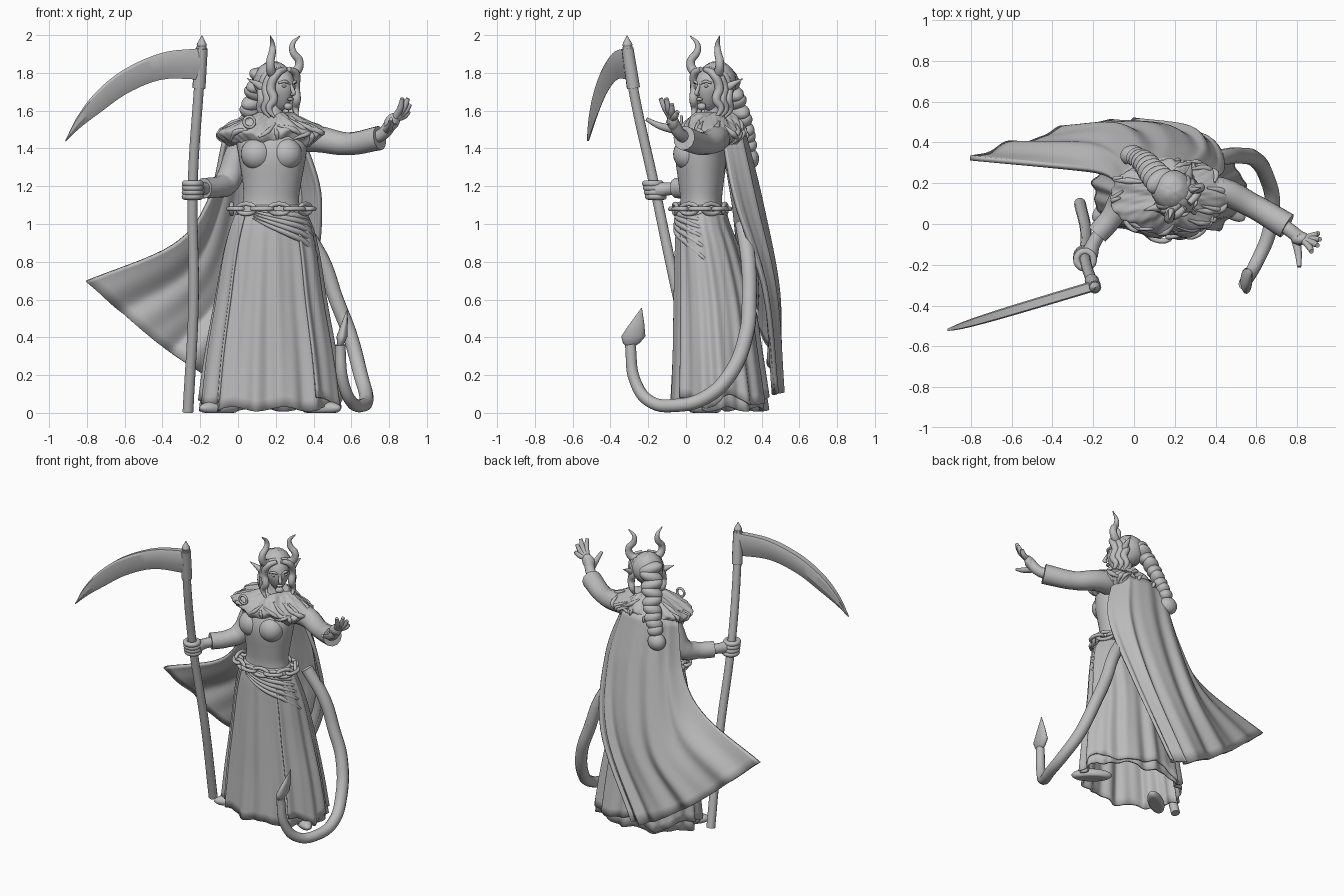
import bpy, bmesh, math, random
from mathutils import Vector, Matrix

random.seed(4)
if "Cube" in bpy.data.objects:
    bpy.data.objects.remove(bpy.data.objects["Cube"])

grey = bpy.data.materials.new("plain grey")
grey.use_nodes = True
grey.diffuse_color = (0.5, 0.5, 0.5, 1)
grey.node_tree.nodes["Principled BSDF"].inputs["Base Color"].default_value = grey.diffuse_color


def finish(obj, name, angle=50):
    obj.name = name
    obj.data.materials.clear()
    obj.data.materials.append(grey)
    bpy.ops.object.select_all(action="DESELECT")
    obj.select_set(True)
    bpy.context.view_layer.objects.active = obj
    bpy.ops.object.shade_smooth_by_angle(angle=math.radians(angle))
    return obj


def sample(points, t):
    """Smooth curve through the points, t from 0 to 1."""
    last = len(points) - 1
    i = min(int(t * last), last - 1)
    f = t * last - i
    b, c = Vector(points[i]), Vector(points[i + 1])
    a = Vector(points[i - 1]) if i > 0 else b * 2 - c
    d = Vector(points[i + 2]) if i + 2 <= last else c * 2 - b
    return b + 0.5 * f * (c - a + f * (2 * a - 5 * b + 4 * c - d + f * (3 * (b - c) + d - a)))


def loft(name, rings, closed=True, caps=True, angle=50):
    bm = bmesh.new()
    rows = [[bm.verts.new(p) for p in ring] for ring in rings]
    count = len(rows[0])
    for low, high in zip(rows, rows[1:]):
        for i in range(count if closed else count - 1):
            j = (i + 1) % count
            bm.faces.new((low[i], low[j], high[j], high[i]))
    if caps:
        bm.faces.new(rows[0][::-1])
        bm.faces.new(rows[-1])
    bmesh.ops.recalc_face_normals(bm, faces=bm.faces)
    mesh = bpy.data.meshes.new(name)
    bm.to_mesh(mesh)
    bm.free()
    obj = bpy.data.objects.new(name, mesh)
    bpy.context.collection.objects.link(obj)
    return finish(obj, name, angle)


def tube(name, points, radii, cyclic=False):
    """Round rod through the points; the radii are spread along it."""
    curve = bpy.data.curves.new(name, "CURVE")
    curve.dimensions = "3D"
    curve.bevel_depth, curve.bevel_resolution, curve.resolution_u = 1, 4, 8
    curve.use_fill_caps = True
    spline = curve.splines.new("BEZIER")
    spline.bezier_points.add(len(points) - 1)
    spline.use_cyclic_u = cyclic
    for i, (knot, place) in enumerate(zip(spline.bezier_points, points)):
        knot.co = place
        knot.handle_left_type = knot.handle_right_type = "AUTO"
        knot.radius = sample([(r, 0) for r in radii], i / (len(points) - 1))[0]
    obj = bpy.data.objects.new(name, curve)
    bpy.context.collection.objects.link(obj)
    bpy.ops.object.select_all(action="DESELECT")
    obj.select_set(True)
    bpy.context.view_layer.objects.active = obj
    bpy.ops.object.convert(target="MESH")
    return finish(bpy.context.object, name)


def ball(name, place, size, turn=(0, 0, 0)):
    bpy.ops.mesh.primitive_uv_sphere_add(segments=24, ring_count=16, location=place, rotation=turn)
    bpy.context.object.scale = size
    return finish(bpy.context.object, name)


def oval(row, angle, ripple=0.0):
    z, cx, cy, rx, ry = row
    return Vector((cx + (rx + ripple) * math.cos(angle), cy + (ry + ripple) * math.sin(angle), z))


def around(count):
    return [math.tau * i / count for i in range(count)]


# Pleated hollow skirt: rows of height, centre and radii
SKIRT = [(0.02, .172, .175, .365, .25), (.3, .172, .16, .33, .225), (.6, .172, .14, .278, .2),
         (.85, .175, .11, .238, .165), (1, .177, .085, .2, .135), (1.1, .172, .08, .155, .115)]


def skirt_point(angle, t, grow=0.0):
    fold = math.sin(13 * angle + 1.5 * t) + 0.6 * math.sin(21 * angle + 1)
    point = oval(sample(SKIRT, t), angle, grow + 0.011 * (1 - t) * fold)
    point.z += 0.012 * (1 - t) * math.sin(8 * angle)
    return point


steps = [i / 24 for i in range(25)]
skirt = loft("skirt", [[skirt_point(a, t) for a in around(160)] for t in steps], caps=False)
skirt.modifiers.new("cloth", "SOLIDIFY").thickness = 0.012

# Open overskirt around the sides and back
arc = [math.radians(-50 + 272 * i / 110) for i in range(111)]
overskirt = loft("overskirt", [[skirt_point(a, 0.03 + 0.02 * math.sin(5 * a) + 0.88 * t, 0.012) for a in arc]
                               for t in steps], False, False)
overskirt.modifiers.new("cloth", "SOLIDIFY").thickness = 0.012

# Diagonal gathers across the hip
for k in range(5):
    path = [skirt_point(math.radians(-120 + 27 * i), 0.95 - k * 0.025 - i * (0.025 + k * 0.01), 0.006)
            for i in range(6)]
    tube("hip_fold", path, (0.003, 0.015, 0.015, 0.003))

# Bodice and neck
BODICE = [(1.05, .17, .08, .165, .115), (1.13, .175, .08, .148, .11), (1.22, .18, .08, .155, .12),
          (1.36, .182, .08, .178, .135), (1.46, .18, .1, .185, .125), (1.54, .18, .13, .11, .08),
          (1.58, .19, .14, .05, .05), (1.66, .2, .15, .045, .045)]
loft("bodice", [[oval(sample(BODICE, t), a) for a in around(48)] for t in steps])
for x in (0.1, 0.255):
    ball("bust", (x, 0.01, 1.37), (0.085, 0.078, 0.085))

# Chain belt of alternating links
for i, a in enumerate(around(14)):
    centre = oval((1.08, .172, .075, .205, .135), a)
    out = Vector((math.cos(a) / 0.2, math.sin(a) / 0.14, 0)).normalized()
    side = Vector((-out.y, out.x, 0))
    rise = Vector((0, 0, 1)) if i % 2 else out
    link = [centre + side * 0.052 * math.cos(b) + rise * 0.026 * math.sin(b) for b in around(10)]
    tube("belt_link", link, (0.012, 0.012), True)

# Ragged fur collar with uneven tufts
FUR = [(1.42, .175, .14, .22, .15), (1.47, .173, .135, .282, .178), (1.5, .173, .135, .27, .175),
       (1.545, .18, .14, .18, .135), (1.58, .19, .145, .1, .09)]


def fur_point(angle, t):
    lump = math.sin(7 * angle + 5 * t) + 0.7 * math.sin(16 * angle - 9 * t) + 0.4 * math.sin(29 * angle + 14 * t)
    point = oval(sample(FUR, t), angle, 0.007 * lump)
    point.z += 0.012 * math.sin(5 * angle + 1)
    return point


loft("fur_collar", [[fur_point(a, t) for a in around(120)] for t in steps])
for i in range(30):
    a, high = random.uniform(0, math.tau), random.uniform(0.45, 0.85)
    swing = random.uniform(-0.3, 0.3)
    path = [fur_point(a + swing * k, high - 0.22 * k) for k in range(3)]
    tube("fur_tuft", path, (0.005, random.uniform(0.012, 0.018), 0.004))
tube("brooch", [Vector((0.06 + 0.028 * math.cos(a), -0.025, 1.54 + 0.028 * math.sin(a))) for a in around(8)],
     (0.008, 0.008), True)

# Cape: four columns from shoulders to hem, left edge first
CAPE = [[(.35, .2, 1.47), (.445, .27, 1.12), (.38, .42, .65), (.1, .48, .1)],
        [(.26, .3, 1.49), (.31, .385, 1.1), (.23, .475, .65), (-.05, .505, .13)],
        [(.02, .3, 1.49), (0, .395, 1.1), (-.12, .475, .65), (-.4, .45, .35)],
        [(-.08, .2, 1.46), (-.165, .26, 1.12), (-.35, .29, .89), (-.805, .335, .7)]]


def cape_point(u, v):
    p = sample([sample(column, v) for column in CAPE], u)
    wave = math.sin(u * 30 + v) + 0.4 * math.sin(u * 53)
    return p + Vector((0, 0.017 * (0.2 + v) * math.sin(u * math.pi) ** 0.5 * wave if 0 < u < 1 else 0, 0))


cape = loft("cape", [[cape_point(i / 90, v) for i in range(91)] for v in steps], False, False)
cape.modifiers.new("cloth", "SOLIDIFY").thickness = 0.024

# Head, turned toward its left
HEAD = Matrix.Translation((0.2, 0.15, 1.72)) @ Matrix.Rotation(math.radians(45), 4, "Z")
TURN = (0, 0, math.radians(45))


def on_head(x, y, z):
    return HEAD @ Vector((x, y, z))


head = ball("head", on_head(0, -0.02, 0), (0.082, 0.098, 0.12), TURN)
for vert in head.data.vertices:
    if vert.co.z < 0:
        vert.co.x *= 1 + 0.4 * vert.co.z
        vert.co.y = vert.co.y * (1 + 0.3 * vert.co.z) + 0.18 * vert.co.z
tube("nose", [on_head(0, -.113, .02), on_head(0, -.127, -.012), on_head(0, -.134, -.028), on_head(0, -.118, -.036)],
     (0.007, 0.012, 0.008))
ball("lips", on_head(0, -0.112, -0.06), (0.022, 0.012, 0.009), TURN)
ball("chin", on_head(0, -0.095, -0.098), (0.026, 0.022, 0.02), TURN)

# Hair combed back in strands
hair = ball("hair_cap", on_head(0, 0.02, 0.035), (0.1, 0.105, 0.106), TURN)
for vert in hair.data.vertices:
    vert.co *= 1 + 0.025 * math.sin(28 * vert.co.x + 4 * vert.co.y)

HORN = [(.05, -.04, .07), (.095, -.06, .09), (.108, -.068, .14), (.078, -.052, .19), (.075, -.05, .23), (.11, -.07, .275)]
for side, word in ((1, "left_"), (-1, "right_")):
    def mirrored(points):
        return [on_head(side * x, y, z) for x, y, z in points]
    tube(word + "horn", mirrored(HORN), (0.028, 0.025, 0.021, 0.016, 0.003))
    tube(word + "ear", mirrored([(.07, -.01, -.02), (.105, .01, .01), (.165, .05, .05)]), (0.022, 0.022, 0.002))
    tube(word + "brow", mirrored([(.012, -.112, .022), (.038, -.108, .034), (.064, -.084, .026)]), (0.005, 0.009, 0.005))
    ball(word + "eye", mirrored([(0.036, -0.1, 0.01)])[0], (0.016, 0.01, 0.008), TURN)
    for k in range(3):
        lock = [(.015, -.085 + k * .03, .1), (.07, -.08 + k * .035, .075), (.092, -.055 + k * .035, 0),
                (.085 + k * .01, -.07 + k * .035, -.06), (.1, -.05 + k * .035, -.11), (.085, -.075 + k * .035, -.155)]
        tube(word + "hair_lock", mirrored(lock), (0.014, 0.022, 0.024, 0.02, 0.006))

# Thick braid down the back with a round end
BRAID = [(.13, .21, 1.78), (.085, .26, 1.66), (.05, .305, 1.53), (.01, .33, 1.42)]
for i in range(9):
    t = i / 8
    ball("braid_knot", sample(BRAID, t), (0.08 - 0.028 * t, 0.055 - 0.012 * t, 0.042), (0.3, 0.3 * (-1) ** i, 0.6))
ball("braid_end", (-0.005, 0.335, 1.345), (0.062, 0.052, 0.058))

# Outstretched left arm with an open hand
tube("left_sleeve", [(.28, .15, 1.46), (.42, .16, 1.45), (.58, .09, 1.425), (.75, -.01, 1.455)], (0.08, 0.07, 0.06, 0.065))
tube("left_wrist", [(.7, .015, 1.45), (.77, -.035, 1.48), (.82, -.075, 1.55)], (0.035, 0.033, 0.034))
ball("left_palm", (0.815, -0.07, 1.54), (0.04, 0.03, 0.052), (0.3, 0.5, 0.5))
for tip in ((.87, -.135, 1.665), (.9, -.105, 1.665), (.912, -.075, 1.635), (.905, -.045, 1.595)):
    root = Vector((.83, -.075, 1.555)).lerp(Vector(tip), 0.12)
    bend = root.lerp(Vector(tip), 0.55) + Vector((0.006, 0, -0.006))
    tube("left_finger", (root, bend, tip), (0.019, 0.017, 0.011))
tube("left_thumb", [(.79, -.06, 1.5), (.805, -.14, 1.52), (.81, -.21, 1.555)], (0.024, 0.018, 0.01))

# Right arm gripping the shaft
tube("right_sleeve", [(.04, .15, 1.46), (-.005, .15, 1.36), (-.06, .11, 1.22), (-.11, .03, 1.195), (-.18, -.05, 1.19)],
     (0.07, 0.068, 0.068, 0.056, 0.055))
tube("right_wrist", [(-.15, -.02, 1.19), (-.2, -.1, 1.185), (-.218, -.15, 1.18)], (0.032, 0.034, 0.042))
for k in range(4):
    grip = Vector((-0.24, -0.16 - 0.005 * k, 1.145 + 0.023 * k))
    tube("right_finger", [grip + Vector((0.041 * math.cos(a), 0.041 * math.sin(a), 0)) for a in around(8)],
         (0.017, 0.017), True)

# Scythe: shaft, collar, finial and blade
SHAFT = [(-.265, .1, .005), (-.235, -.04, .6), (-.24, -.167, 1.2), (-.205, -.285, 1.75), (-.192, -.31, 1.94)]
tube("scythe_shaft", SHAFT, (0.029, 0.027, 0.027))
tube("scythe_socket", [(-.207, -.278, 1.72), (-.192, -.31, 1.93)], (0.035, 0.032))
tube("scythe_finial", [(-.193, -.308, 1.925), (-.192, -.31, 1.95), (-.191, -.312, 1.998)], (0.018, 0.027, 0.002))
SPINE = [(-.2, 1.93), (-.4, 1.907), (-.6, 1.82), (-.75, 1.7), (-.85, 1.57), (-.915, 1.44)]
EDGE = [(-.2, 1.765), (-.4, 1.765), (-.58, 1.695), (-.73, 1.59), (-.835, 1.51), (-.912, 1.438)]
blade = []
for t in steps:
    top, bottom = sample(SPINE, t), sample(EDGE, t)
    ring = []
    for mix, half in ((0, .02), (.12, .027), (.6, .025), (1, .001), (1, -.001), (.6, -.025), (.12, -.027), (0, -.02)):
        x, z = top.lerp(bottom, mix)
        ring.append((x, -0.305 + 0.3 * (x + 0.2) + half * (1 - 0.8 * t ** 3), z))
    blade.append(ring)
loft("scythe_blade", blade, angle=25)

# Tail with a spade tip
TAIL = [(.33, .3, 1), (.45, .33, .8), (.52, .335, .6), (.59, .32, .42), (.65, .23, .2), (.68, .1, .08),
        (.66, -.05, .04), (.6, -.19, .06), (.555, -.27, .17), (.54, -.295, .36)]
tube("tail", TAIL, (0.04, 0.04, 0.035, 0.028))
SPADE = [(0, .02), (.1, .045), (.27, .064), (.6, .038), (1, .002)]
low, high = Vector((0.54, -0.295, 0.35)), Vector((0.58, -0.235, 0.555))
loft("tail_spade", [[low.lerp(high, t) + Vector((0.45 * r * math.cos(a), r * math.sin(a), 0)) for a in around(20)]
                    for t, r in SPADE])

# Shoes peeping under the hem
for x, turn in ((-0.1, -0.9), (0.44, 0.9)):
    shoe = ball("shoe", (x, 0.1, 0.025), (0.05, 0.13, 0.04), (0, 0, turn))
    for vert in shoe.data.vertices:
        vert.co.z = max(vert.co.z, -0.62)
